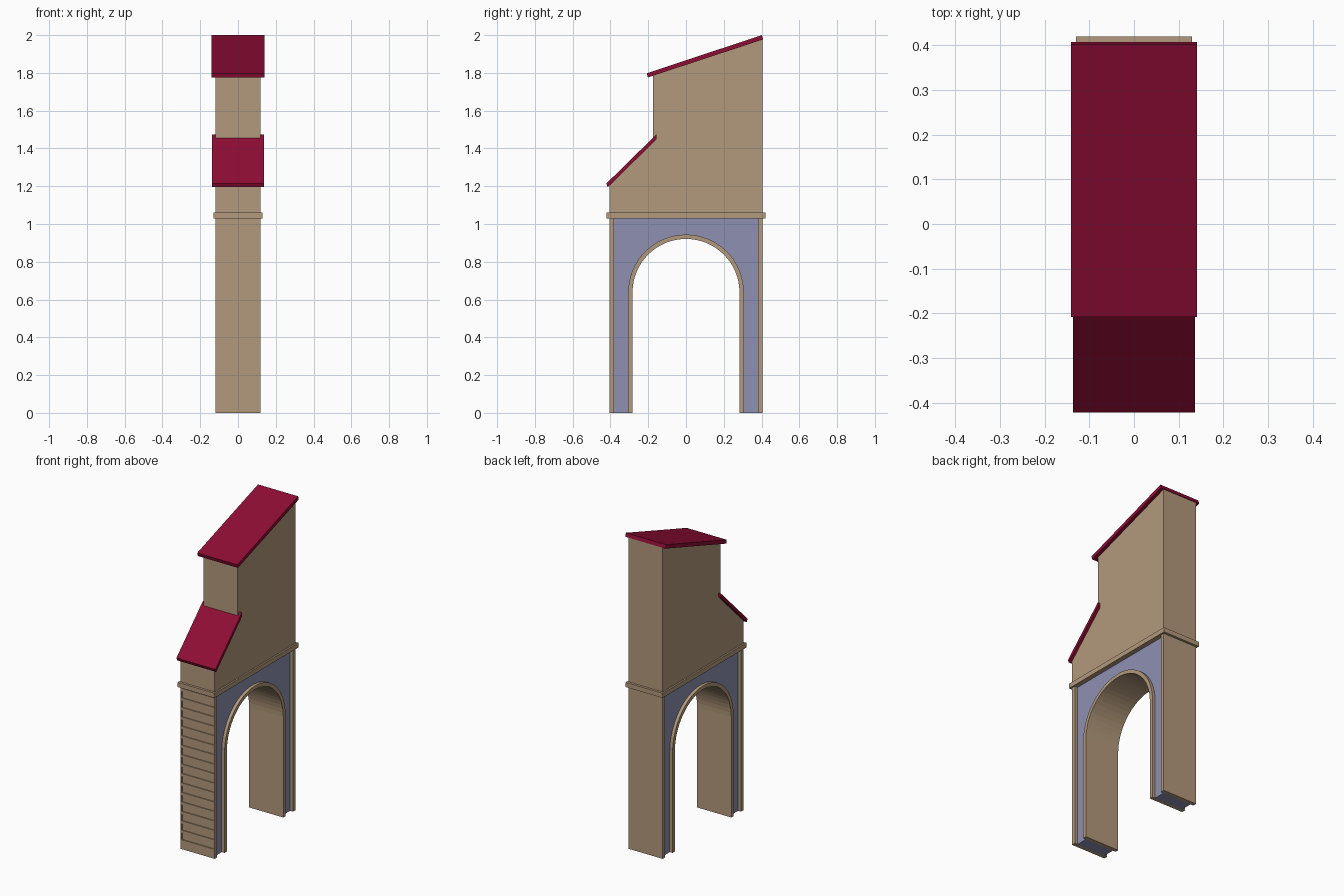
import bpy, bmesh
from math import sin, cos, pi

if "Cube" in bpy.data.objects:
    bpy.data.objects.remove(bpy.data.objects["Cube"])


def material(name, rgb):
    m = bpy.data.materials.new(name)
    m.diffuse_color = (*rgb, 1)
    m.use_nodes = True
    m.node_tree.nodes["Principled BSDF"].inputs["Base Color"].default_value = m.diffuse_color
    return m


STONE = material("tan_stone", (0.45, 0.32, 0.20))
PANEL = material("blue_panel", (0.27, 0.28, 0.45))
ROOF = material("red_roof", (0.27, 0.004, 0.035))


def extrude_x(name, profile, half, mat):
    """Sweep a (y, z) outline from x = -half to x = half."""
    bm = bmesh.new()
    face = bm.faces.new([bm.verts.new((-half, y, z)) for y, z in profile])
    ext = bmesh.ops.extrude_face_region(bm, geom=[face], use_keep_orig=True)
    verts = [g for g in ext["geom"] if isinstance(g, bmesh.types.BMVert)]
    bmesh.ops.translate(bm, vec=(2 * half, 0, 0), verts=verts)
    bmesh.ops.recalc_face_normals(bm, faces=bm.faces)
    return finish(name, bm, mat)


def finish(name, bm, mat):
    me = bpy.data.meshes.new(name)
    bm.to_mesh(me)
    bm.free()
    me.materials.append(mat)
    ob = bpy.data.objects.new(name, me)
    bpy.context.collection.objects.link(ob)
    return ob


def box(name, x0, x1, y0, y1, z0, z1, mat):
    bm = bmesh.new()
    bmesh.ops.create_cube(bm, size=1)
    for v in bm.verts:
        v.co = (x1 if v.co.x > 0 else x0, y1 if v.co.y > 0 else y0,
                z1 if v.co.z > 0 else z0)
    return finish(name, bm, mat)


def arch(radius, spring=0.638, steps=32):
    """Arch outline from the left foot over the crown to the right foot."""
    curve = [(-radius * cos(pi * i / steps), spring + radius * sin(pi * i / steps))
             for i in range(steps + 1)]
    return [(-radius, 0)] + curve + [(radius, 0)]


HALF, DEPTH, TOP = 0.12, 0.405, 1.035
R_IN, R_OUT, POST = 0.283, 0.306, 0.38

# Gateway: recessed side panels and projecting arch band
extrude_x("recessed_side_panel",
          arch(R_OUT) + [(POST, 0), (POST, TOP), (-POST, TOP), (-POST, 0)], 0.10, PANEL)
extrude_x("arch_band", arch(R_OUT) + arch(R_IN)[::-1], HALF, STONE)

# Plain rear post, and front post faced with shallow recessed courses
box("rear_post", -HALF, HALF, POST, DEPTH, 0, TOP, STONE)
FACE = -DEPTH + 0.006
box("front_post", -HALF, HALF, FACE, -POST, 0, TOP, STONE)
STILE, PITCH, RAIL = 0.112, 0.06, 0.018
for side in (-1, 1):
    box("front_stile", *sorted((side * STILE, side * HALF)), -DEPTH, FACE, 0, TOP, STONE)
box("front_base_rail", -STILE, STILE, -DEPTH, FACE, 0, 0.06, STONE)
for i in range(1, 17):
    z = 0.06 + i * PITCH
    box("front_rail", -STILE, STILE, -DEPTH, FACE, z - RAIL, z, STONE)

# Cornice and stepped upper block
box("cornice", -0.13, 0.13, -0.42, 0.42, 1.03, 1.06, STONE)
extrude_x("upper_block",
          [(-DEPTH, 1.05), (DEPTH, 1.05), (DEPTH, 1.985), (-0.175, 1.79),
           (-0.175, 1.44), (-DEPTH, 1.215)], HALF, STONE)

# Sloping roof slabs
extrude_x("upper_roof",
          [(-0.202, 1.776), (0.408, 1.977), (0.402, 2.0), (-0.208, 1.798)], 0.141, ROOF)
extrude_x("lower_roof",
          [(-0.414, 1.195), (-0.156, 1.448), (-0.156, 1.475), (-0.422, 1.214)], 0.137, ROOF)
